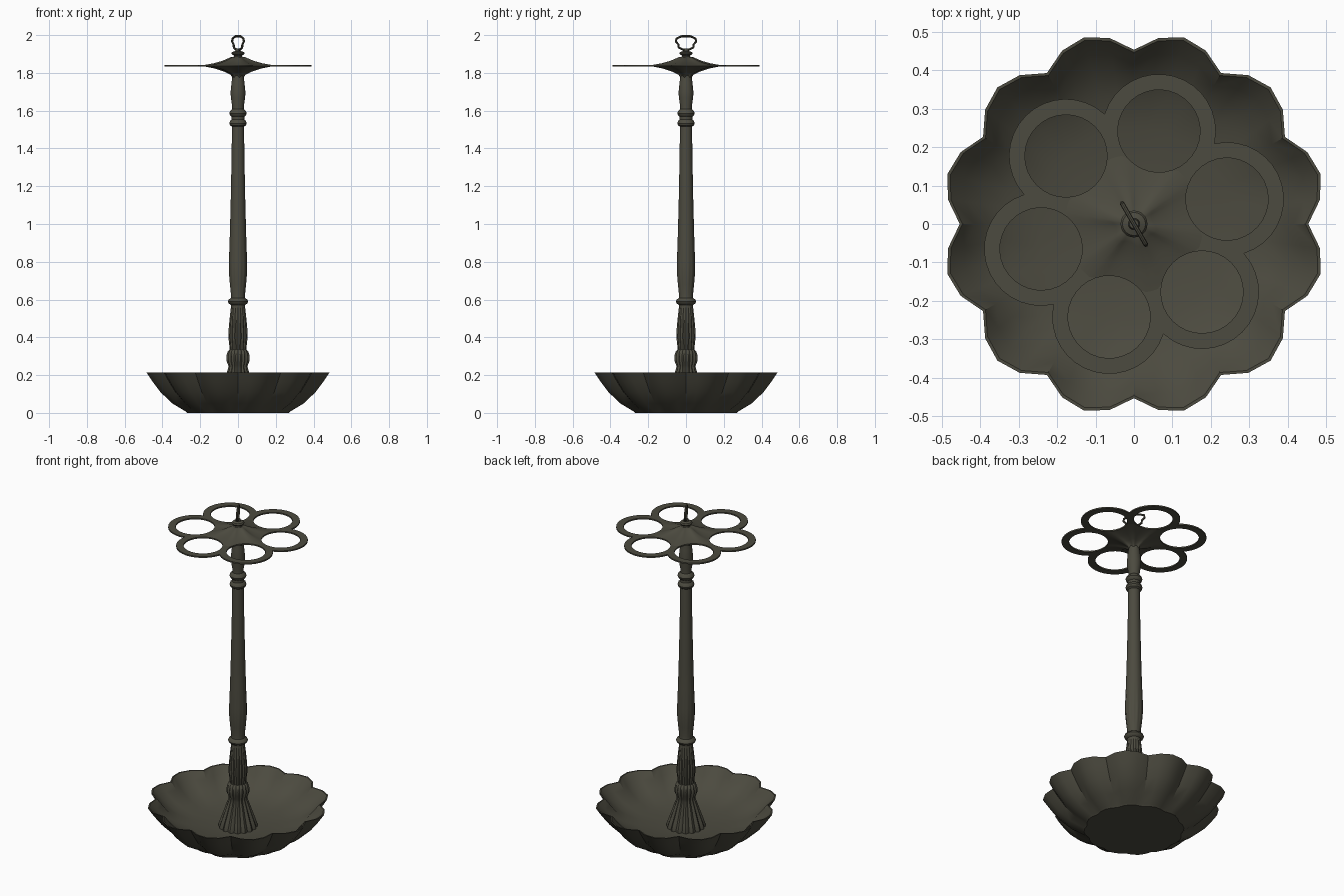
import bpy, bmesh, math
from math import sin, cos, pi, radians

if "Cube" in bpy.data.objects:
    bpy.data.objects.remove(bpy.data.objects["Cube"])

iron = bpy.data.materials.new("dark olive iron")
iron.diffuse_color = (0.072, 0.069, 0.050, 1)
iron.use_nodes = True
iron.node_tree.nodes["Principled BSDF"].inputs["Base Color"].default_value = iron.diffuse_color


def finish(ob, angle=35):
    ob.data.materials.clear()
    ob.data.materials.append(iron)
    bpy.ops.object.select_all(action='DESELECT')
    ob.select_set(True)
    bpy.context.view_layer.objects.active = ob
    bpy.ops.object.shade_smooth_by_angle(angle=radians(angle))


def lathe(name, rows, point, segs=48, angle=35):
    """Closed shape of rings; point(row, theta) gives the position."""
    bm = bmesh.new()
    rings = [[bm.verts.new(point(row, 2 * pi * i / segs)) for i in range(segs)]
             for row in rows]
    for a, b in zip(rings, rings[1:]):
        for i in range(segs):
            j = (i + 1) % segs
            bm.faces.new((a[i], a[j], b[j], b[i]))
    bm.faces.new(rings[0][::-1])
    bm.faces.new(rings[-1])
    bmesh.ops.recalc_face_normals(bm, faces=bm.faces)
    me = bpy.data.meshes.new(name)
    bm.to_mesh(me)
    bm.free()
    ob = bpy.data.objects.new(name, me)
    bpy.context.collection.objects.link(ob)
    finish(ob, angle)
    return ob


def fluted(count):
    # row = (radius, z, flute depth as a fraction); cusps on the grooves
    def point(row, t):
        r, z, d = row
        r *= 1 - d * (1 - abs(sin(count / 2 * t)))
        return (r * cos(t), r * sin(t), z)
    return point


# Drip bowl with twelve scalloped lobes: outside up, then inside down
lathe("drip_bowl", [
    (.275, 0, .05), (.285, .008, .06), (.36, .05, .09), (.425, .11, .10), (.468, .165, .10),
    (.502, .215, .098), (.494, .215, .098), (.455, .175, .09), (.405, .135, .06),
    (.34, .103, .03), (.25, .08, 0), (.12, .07, 0)], fluted(12))

# Fluted foot, bulb and lower shaft
lathe("fluted_foot", [
    (.108, .06, .12), (.108, .08, .12), (.098, .11, .14), (.08, .16, .14), (.064, .205, .14),
    (.053, .235, .12), (.052, .25, .12), (.062, .275, .14), (.063, .30, .14), (.056, .325, .12),
    (.045, .335, .1), (.046, .35, .1), (.052, .40, .12), (.050, .45, .12),
    (.043, .52, .1), (.037, .57, .05)], fluted(16), segs=64)

# Turned column with collars
lathe("column", [
    (.036, .55, 0), (.038, .572, 0), (.050, .58, 0), (.054, .59, 0), (.050, .60, 0),
    (.038, .608, 0), (.037, .625, 0), (.044, .68, .06), (.049, .74, .06), (.049, .80, .04),
    (.044, .92, 0), (.039, 1.1, 0), (.034, 1.35, 0), (.032, 1.515, 0),
    (.042, 1.522, 0), (.046, 1.533, 0), (.042, 1.546, 0), (.034, 1.553, 0), (.034, 1.568, 0),
    (.042, 1.574, 0), (.046, 1.586, 0), (.042, 1.598, 0), (.031, 1.608, 0), (.031, 1.625, 0),
    (.038, 1.67, 0), (.039, 1.70, 0), (.034, 1.75, 0), (.030, 1.78, 0),
    (.030, 1.80, 0)], fluted(12))

# Holder plate: six lobes with round holes
CENTRE, LOBE, HOLE, TURN, PLATE_Z = .25, .148, .107, radians(15), 1.838


def ring_points(k, radius, start, end, n, closed=False):
    a = TURN + k * pi / 3
    return [(CENTRE * cos(a) + radius * cos(a + start + (end - start) * i / n),
             CENTRE * sin(a) + radius * sin(a + start + (end - start) * i / n))
            for i in range(n if closed else n + 1)]


cu = bpy.data.curves.new("holder_plate", 'CURVE')
cu.dimensions, cu.fill_mode, cu.extrude = '2D', 'BOTH', .004
half = radians(87.3)
outline = [p for k in range(6) for p in ring_points(k, LOBE, -half, half, 16)]
holes = [ring_points(k, HOLE, 0, 2 * pi, 32, True) for k in range(6)]
for pts in [outline] + holes:
    s = cu.splines.new('POLY')
    s.points.add(len(pts) - 1)
    for p, (x, y) in zip(s.points, pts):
        p.co = (x, y, 0, 1)
    s.use_cyclic_u = True
plate = bpy.data.objects.new("holder_plate", cu)
bpy.context.collection.objects.link(plate)
plate.location.z = PLATE_Z
bpy.context.view_layer.objects.active = plate
plate.select_set(True)
bpy.ops.object.convert(target='MESH')
finish(bpy.context.view_layer.objects.active)


# Hub: double cone whose edge stops at the holes
def hub_point(row, t):
    r, z = row
    d = (t - TURN + pi / 6) % (pi / 3) - pi / 6
    limit = .18
    disc = HOLE ** 2 - (CENTRE * sin(d)) ** 2
    if disc > 0:
        limit = min(limit, CENTRE * cos(d) - disc ** .5)
    f = r / .18
    return (limit * f * cos(t), limit * f * sin(t), z)


lathe("holder_hub", [
    (.030, 1.775), (.040, 1.79), (.070, 1.805), (.12, 1.822), (.18, 1.834),
    (.18, 1.842), (.13, 1.851), (.09, 1.862), (.06, 1.874), (.035, 1.885)],
    hub_point, segs=72)

# Finial collar
lathe("finial", [
    (.034, 1.875, 0), (.022, 1.888, 0), (.022, 1.893, 0), (.032, 1.897, 0), (.035, 1.904, 0),
    (.030, 1.911, 0), (.015, 1.916, 0), (.012, 1.93, 0)], fluted(12), segs=24)

# Carrying loop, turned across the diagonal
side = [(.016, 1.922), (.044, 1.934), (.046, 1.950), (.062, 1.966), (.058, 1.982), (.026, 1.994)]
loop = side + [(-u, z) for u, z in reversed(side)]
cu = bpy.data.curves.new("carrying_loop", 'CURVE')
cu.dimensions, cu.bevel_depth, cu.bevel_resolution = '3D', .006, 2
s = cu.splines.new('POLY')
s.points.add(len(loop) - 1)
s.use_cyclic_u = True
for p, (u, z) in zip(s.points, loop):
    p.co = (u * cos(radians(120)), u * sin(radians(120)), z, 1)
ob = bpy.data.objects.new("carrying_loop", cu)
bpy.context.collection.objects.link(ob)
bpy.ops.object.select_all(action='DESELECT')
bpy.context.view_layer.objects.active = ob
ob.select_set(True)
bpy.ops.object.convert(target='MESH')
finish(bpy.context.view_layer.objects.active)
